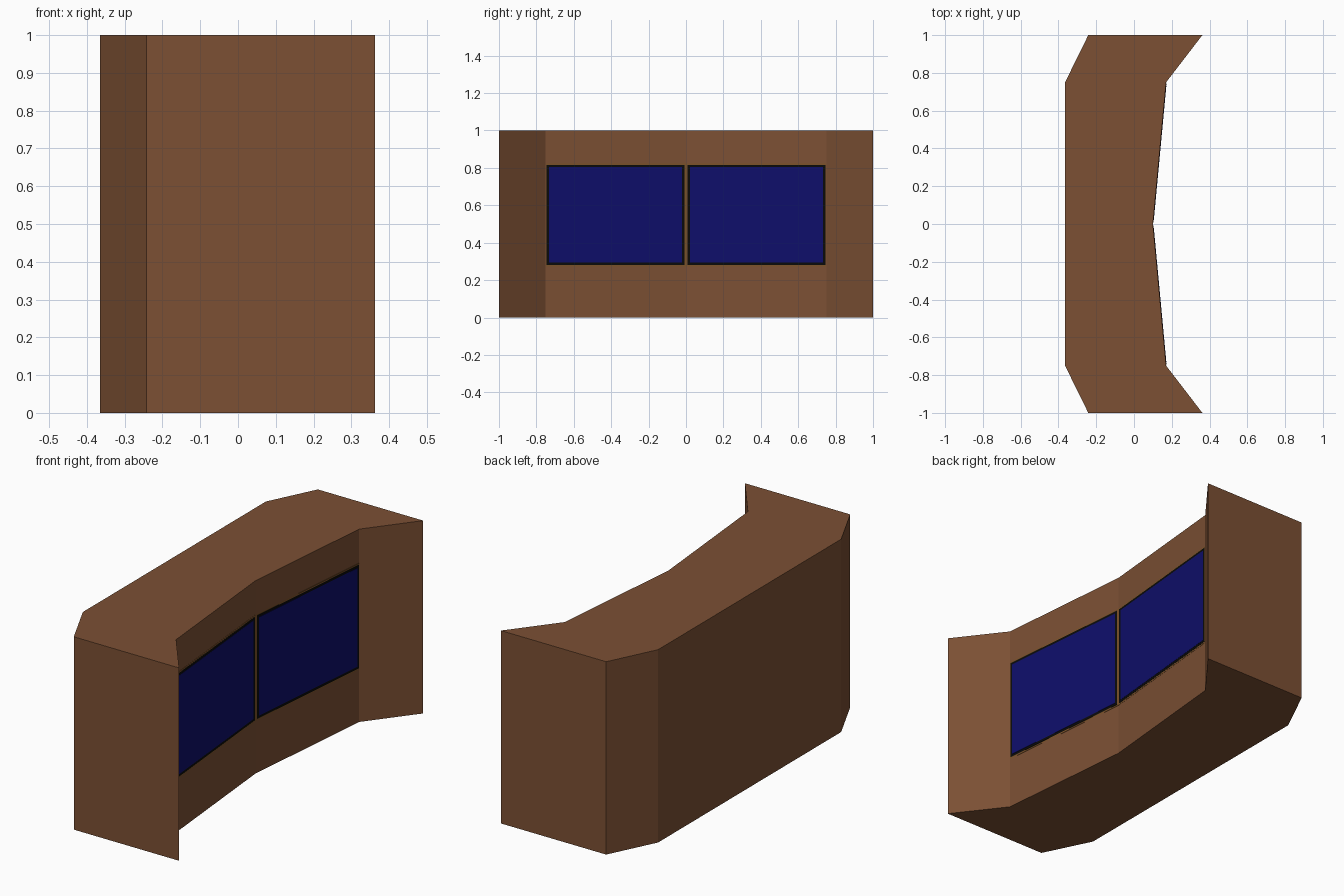
import bpy, bmesh
from mathutils import Vector

if "Cube" in bpy.data.objects:
    bpy.data.objects.remove(bpy.data.objects["Cube"])


def material(name, rgb):
    m = bpy.data.materials.new(name)
    m.diffuse_color = (*rgb, 1)
    m.use_nodes = True
    m.node_tree.nodes["Principled BSDF"].inputs["Base Color"].default_value = m.diffuse_color
    return m


brown = material("brown wood", (0.2, 0.08, 0.034))
trim = material("golden brown trim", (0.2, 0.085, 0.022))
black = material("black frame", (0.003, 0.003, 0.003))
blue = material("dark blue screen", (0.0045, 0.0045, 0.145))


def finish(name, bm, mat):
    bmesh.ops.recalc_face_normals(bm, faces=bm.faces)
    mesh = bpy.data.meshes.new(name)
    bm.to_mesh(mesh)
    bm.free()
    mesh.materials.append(mat)
    bpy.context.collection.objects.link(bpy.data.objects.new(name, mesh))


def extrude(name, points, offset, mat):
    bm = bmesh.new()
    face = bm.faces.new([bm.verts.new(p) for p in points])
    ext = bmesh.ops.extrude_face_region(bm, geom=[face], use_keep_orig=True)
    verts = [g for g in ext["geom"] if isinstance(g, bmesh.types.BMVert)]
    bmesh.ops.translate(bm, verts=verts, vec=offset)
    finish(name, bm, mat)


# Cabinet: mirrored plan outline extruded upwards
half = [(0.10, 0), (0.17, 0.75), (0.362, 1), (-0.242, 1), (-0.365, 0.75)]
outline = half + [(x, -y) for x, y in reversed(half[1:])]
extrude("cabinet", [(x, y, 0) for x, y in outline], (0, 0, 1), brown)


def panel(name, side, y0, y1, z0, z1, thick, mat):
    """Thin plate lying on one of the two slanted display faces."""
    slope = 0.07 / 0.75
    pts = [Vector((0.10 + slope * y, side * y, z))
           for y, z in ((y0, z0), (y1, z0), (y1, z1), (y0, z1))]
    normal = Vector((1, -side * slope, 0)).normalized()
    extrude(name, pts, normal * thick, mat)


# Two displays: trim, black frame and screen stacked as thin plates
for side, label in ((1, "right"), (-1, "left")):
    panel(label + "_trim", side, 0.0, 0.749, 0.272, 0.824, 0.001, trim)
    panel(label + "_frame", side, 0.009, 0.745, 0.280, 0.816, 0.002, black)
    panel(label + "_screen", side, 0.022, 0.733, 0.293, 0.804, 0.003, blue)
